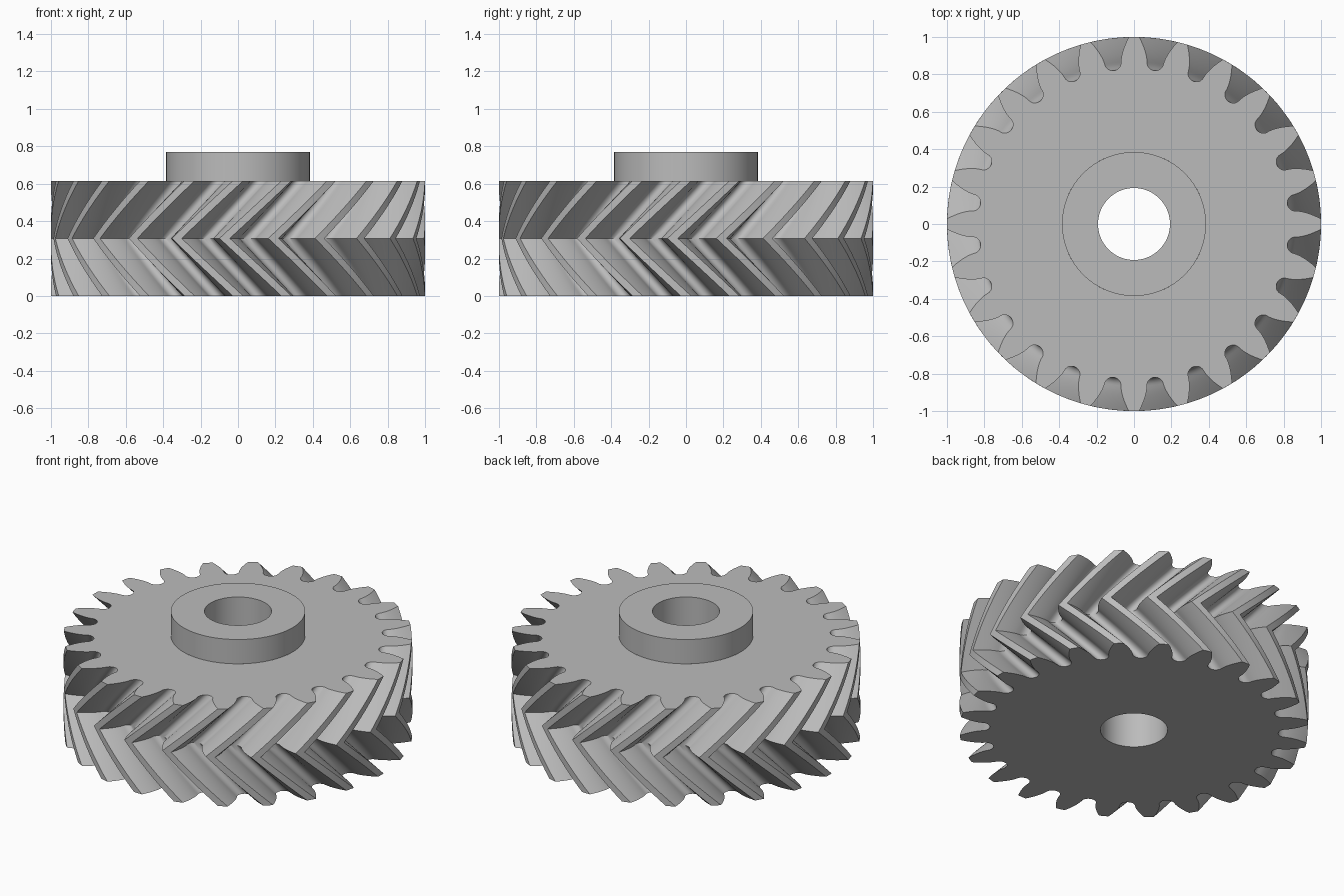
import bpy, bmesh
from math import sin, cos, tan, acos, sqrt, pi, radians

cube = bpy.data.objects.get("Cube")
if cube:
    bpy.data.objects.remove(cube, do_unlink=True)

# Proportions, all driven by the tooth module
TEETH = 24
M = 2 / (TEETH + 2)
PITCH_R, TIP_R, ROOT_R = 12 * M, 13 * M, 10.75 * M
BASE_R = PITCH_R * cos(radians(20))
HUB_R, BORE_R = 5 * M, 2.5 * M
FACE_H, TOP_H = 8 * M, 10 * M
TWIST = FACE_H / 2 / PITCH_R          # 45 degree helix over half the face
LAYERS = 16

steel = bpy.data.materials.new("grey steel")
steel.use_nodes = True
colour = (0.5, 0.5, 0.5, 1)
steel.diffuse_color = colour
steel.node_tree.nodes["Principled BSDF"].inputs["Base Color"].default_value = colour


def half_angle(r):
    """Half the angular thickness of an involute tooth at radius r."""
    def inv(a):
        return tan(a) - a
    return pi / (2 * TEETH) + inv(radians(20)) - inv(acos(min(1, BASE_R / r)))


def tooth_profile():
    """(angle, radius) pairs from one tooth centre to the next."""
    half = [(0, TIP_R)]
    for i in range(9):
        r = TIP_R + (BASE_R - TIP_R) * i / 8
        half.append((half_angle(r), r))
    gap = pi / TEETH
    width = gap - half_angle(BASE_R)
    for i in range(1, 7):                 # rounded root
        t = i / 6 * pi / 2
        half.append((gap - width * cos(t), BASE_R - (BASE_R - ROOT_R) * sin(t)))
    other = [(2 * gap - a, r) for a, r in half[-2:0:-1]]
    return half + other


def ring(pairs, z, turn=0):
    return [(r * cos(a + turn), r * sin(a + turn), z) for a, r in pairs]


def skin(name, rows):
    """Join closed rings of equal length with quads."""
    bm = bmesh.new()
    grid = [[bm.verts.new(p) for p in row] for row in rows]
    for low, high in zip(grid, grid[1:]):
        for i in range(len(low)):
            j = (i + 1) % len(low)
            bm.faces.new((low[i], low[j], high[j], high[i]))
    mesh = bpy.data.meshes.new(name)
    bm.to_mesh(mesh)
    bm.free()
    obj = bpy.data.objects.new(name, mesh)
    bpy.context.collection.objects.link(obj)
    mesh.materials.append(steel)
    bpy.ops.object.select_all(action='DESELECT')
    obj.select_set(True)
    bpy.context.view_layer.objects.active = obj
    bpy.ops.object.shade_smooth_by_angle(angle=radians(30))
    return obj


# Herringbone body: flat underside, two opposed helices, flat top up to the hub
outline = [(a + 2 * pi * k / TEETH, r) for k in range(TEETH) for a, r in tooth_profile()]
rows = [ring([(a, BORE_R) for a, r in outline], 0)]
for i in range(LAYERS + 1):
    t = i / LAYERS
    rows.append(ring(outline, FACE_H * t, TWIST * (abs(2 * t - 1) - 1)))
rows.append(ring([(a, HUB_R) for a, r in outline], FACE_H))
skin("herringbone_gear_body", rows)

# Raised hub with the shaft bore running down to the underside
circle = [2 * pi * i / 96 for i in range(96)]
section = [(HUB_R, FACE_H), (HUB_R, TOP_H), (BORE_R, TOP_H), (BORE_R, 0)]
skin("hub_and_bore", [ring([(a, r) for a in circle], z) for r, z in section])
